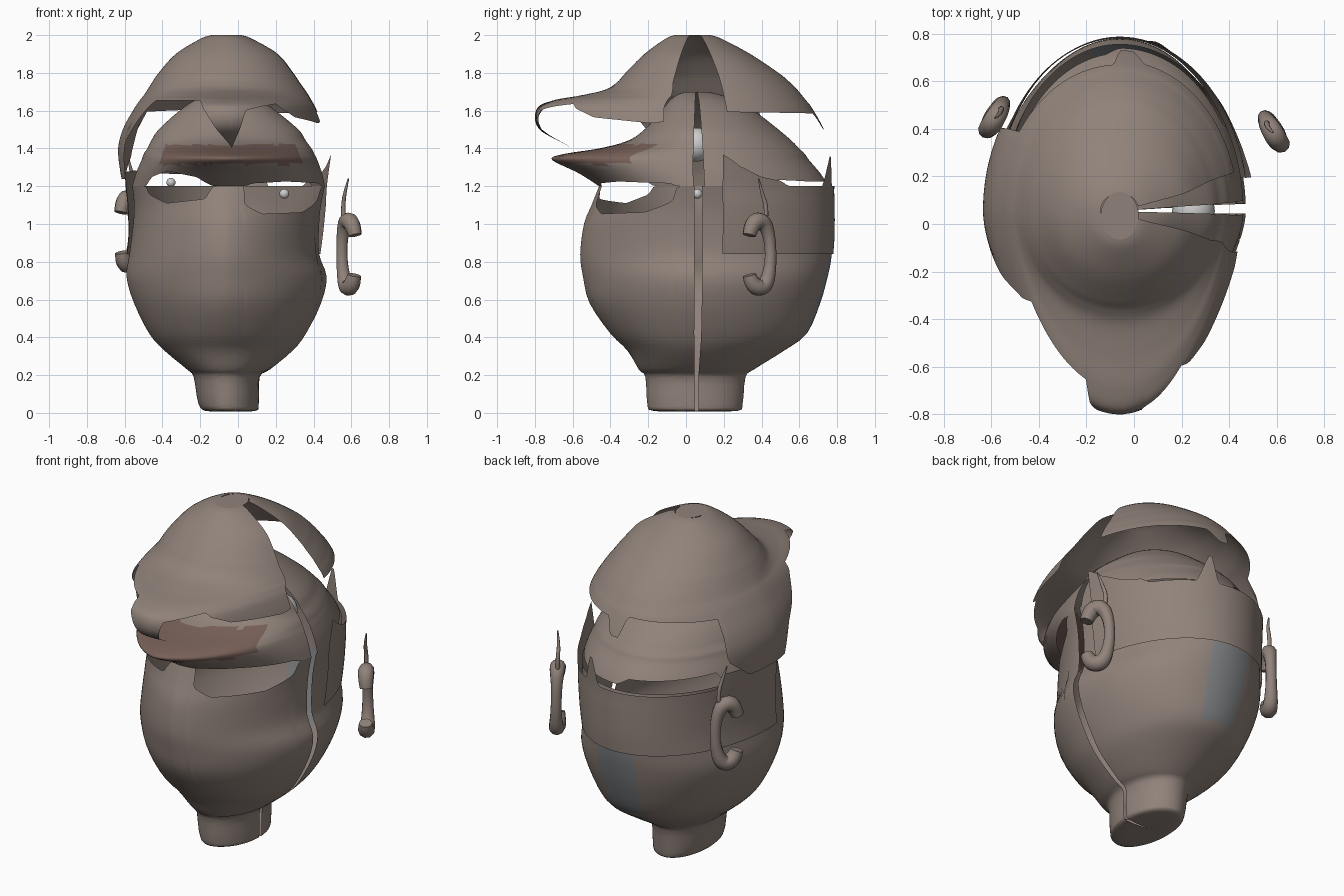
import bpy, bmesh, math

if "Cube" in bpy.data.objects:
    bpy.data.objects.remove(bpy.data.objects["Cube"])

CX, CY = -0.06, 0.055          # vertical axis of the head


def material(name, rgb):
    m = bpy.data.materials.new(name)
    m.diffuse_color = (*rgb, 1)
    m.use_nodes = True
    m.node_tree.nodes["Principled BSDF"].inputs["Base Color"].default_value = m.diffuse_color
    return m


SKIN = material("skin", (0.28, 0.225, 0.195))
RED = material("dark_red", (0.19, 0.12, 0.10))
BLUE = material("grey_blue", (0.22, 0.23, 0.24))


def lerp_table(table, a):
    """Piecewise linear lookup of (angle, z) pairs."""
    for (a0, z0), (a1, z1) in zip(table, table[1:]):
        if a <= a1:
            t = 0 if a1 == a0 else max(0, (a - a0) / (a1 - a0))
            return z0 + (z1 - z0) * t
    return table[-1][1]


def row_at(rows, u):
    """Catmull-Rom interpolation between the profile rows."""
    n = len(rows) - 1
    i = min(int(u), n - 1)
    t = u - i
    p = [rows[max(0, min(n, k))] for k in (i - 1, i, i + 1, i + 2)]
    return [0.5 * (2 * b + (c - a) * t + (2 * a - 5 * b + 4 * c - d) * t * t
                   + (3 * b - a - 3 * c + d) * t ** 3) for a, b, c, d in zip(*p)]


def u_of_z(rows, z):
    for i in range(len(rows) - 1):
        z0, z1 = rows[i][0], rows[i + 1][0]
        if min(z0, z1) <= z <= max(z0, z1) and z0 != z1:
            return i + (z - z0) / (z1 - z0)
    return len(rows) - 1


def shell(name, rows, a0, a1, edge, patch=None, cols=170, steps=36, wedge_front=False):
    """Open skin lofted through rows (z, left, right, front, back, front power), cut off at edge(angle)."""
    bm = bmesh.new()
    grid = []
    for c in range(cols + 1):
        a = a0 + (a1 - a0) * c / cols
        ca, sa = math.cos(math.radians(a)), math.sin(math.radians(a))
        end = u_of_z(rows, lerp_table(edge, a))
        col = []
        for s in range(steps + 1):
            z, xl, xr, yf, yb, p = row_at(rows, end * s / steps)
            cx = math.copysign(abs(ca) ** p, ca) if wedge_front and sa < 0 else ca
            x = CX + cx * ((xr - CX) if ca > 0 else (CX - xl))
            y = CY + (yb - CY) * sa if sa > 0 else CY - (CY - yf) * (-sa) ** p
            col.append(bm.verts.new((x, y, z)))
        grid.append(col)
    up = rows[-1][0] > rows[0][0]
    for c in range(cols):
        a = a0 + (a1 - a0) * (c + 0.5) / cols
        for s in range(steps):
            q = [grid[c][s], grid[c + 1][s], grid[c + 1][s + 1], grid[c][s + 1]]
            f = bm.faces.new(q if up else q[::-1])
            if patch:
                lo, hi, zl, zh = patch[:4]
                z = f.calc_center_median().z
                f.material_index = int(lo < a < hi and zl < z < zh)
    me = bpy.data.meshes.new(name)
    bm.to_mesh(me)
    bm.free()
    me.materials.append(SKIN)
    if patch:
        me.materials.append(patch[4])
    me.shade_smooth()
    ob = bpy.data.objects.new(name, me)
    bpy.context.collection.objects.link(ob)
    return ob


# Lower head with neck: wedge-shaped face, eye sockets notch the upper rim
lower = [(0.01, -.06, -.06, .055, .055, 1), (0.01, -.17, .09, -.17, .27, 1),
         (0.05, -.21, .11, -.205, .30, 1), (0.19, -.235, .115, -.215, .315, 1),
         (0.23, -.27, .17, -.25, .36, 1), (0.33, -.39, .29, -.31, .52, 1.05),
         (0.42, -.47, .36, -.40, .64, 1.1), (0.58, -.55, .44, -.51, .71, 1.18),
         (0.72, -.59, .47, -.545, .75, 1.22), (0.84, -.575, .43, -.56, .772, 1.22),
         (1.0, -.555, .43, -.54, .78, 1.22), (1.1, -.55, .44, -.50, .775, 1.2),
         (1.2, -.56, .46, -.46, .755, 1.15)]
shell("lower_head", lower, 2.5, 358,
      [(0, 1.2), (209, 1.2), (212, 1.15), (226, 1.11), (253, 1.13), (260, 1.2),
       (283, 1.2), (285, 1.1), (297, 1.05), (327, 1.06), (343, 1.12), (346, 1.2), (360, 1.2)],
      (76, 102, .42, .84, BLUE), wedge_front=True)

# Inner skull with the protruding brow and a slit along the back
skull = [(1.70, -.065, -.055, .05, .06, 1), (1.695, -.13, .01, -.02, .14, 1),
         (1.66, -.22, .11, -.08, .25, 1), (1.6, -.31, .20, -.13, .36, 1),
         (1.5, -.42, .32, -.22, .49, 1), (1.44, -.46, .36, -.31, .56, 1.1),
         (1.40, -.48, .39, -.46, .60, 1.15), (1.37, -.50, .405, -.65, .63, 1.2),
         (1.34, -.51, .42, -.71, .65, 1.2), (1.27, -.54, .445, -.57, .71, 1.15),
         (1.2, -.56, .46, -.46, .755, 1.15)]
shell("skull_and_brow", skull, 3.5, 357.5,
      [(0, 1.2), (30, 1.2), (33, 1.24), (60, 1.23), (90, 1.23), (97, 1.26), (150, 1.27), (155, 1.2),
       (209, 1.2), (213, 1.25), (226, 1.28), (248, 1.25), (260, 1.2), (283, 1.2),
       (288, 1.22), (310, 1.23), (342, 1.22), (346, 1.2), (360, 1.2)],
      (215, 328, 1.315, 1.42, RED), wedge_front=True)

# Cap with peak, open wedge on the right and ragged lower edge
cap = [(2.0, -.14, .02, -.06, .13, 1), (1.98, -.20, .08, -.11, .19, 1),
       (1.9, -.33, .22, -.22, .34, 1), (1.8, -.42, .305, -.32, .49, 1),
       (1.75, -.455, .34, -.365, .55, 1), (1.71, -.48, .37, -.43, .59, 1.1),
       (1.68, -.50, .39, -.56, .615, 1.25), (1.655, -.52, .405, -.70, .635, 1.3),
       (1.61, -.55, .43, -.79, .67, 1.3), (1.5, -.61, .47, -.775, .73, 1.3),
       (1.38, -.635, .475, -.58, .77, 1.2), (1.2, -.61, .475, -.5, .785, 1)]
shell("cap", cap, 15, 343,
      [(0, 1.59), (78, 1.58), (84, 1.5), (90, 1.5), (93, 1.61), (148, 1.59), (151, 1.36),
       (165, 1.25), (196, 1.25), (200, 1.42), (210, 1.6), (216, 1.655), (252, 1.655),
       (256, 1.6), (273, 1.4), (282, 1.6), (286, 1.61), (303, 1.63), (315, 1.56),
       (338, 1.53), (360, 1.57)], cols=220, steps=48)
bpy.ops.mesh.primitive_circle_add(vertices=32, radius=1, fill_type='NGON', location=(CX, 0.035, 2.0))
disc = bpy.context.object
disc.name = "cap_top_disc"
disc.scale = (.08, .1, 1)
disc.data.materials.append(SKIN)

# Band wrapped round the back of the head
band = [(0.84, -.59, .445, -.57, .78, 1), (0.95, -.58, .46, -.56, .787, 1),
        (1.1, -.585, .475, -.53, .787, 1), (1.2, -.595, .48, -.5, .785, 1),
        (1.38, -.605, .505, -.5, .795, 1)]
shell("back_band", band, 11, 188,
      [(0, 1.36), (11, 1.36), (18, 1.3), (28, 1.25), (38, 1.23), (42, 1.2), (66, 1.2),
       (74, 1.37), (79, 1.2), (148, 1.2), (152, 1.28), (200, 1.26)], cols=100, steps=10)


def tube(name, pts, radius):
    """Smooth round tube through (x, y, z, thickness) points."""
    cu = bpy.data.curves.new(name, 'CURVE')
    cu.dimensions = '3D'
    cu.bevel_depth = radius
    cu.bevel_resolution = 3
    cu.use_fill_caps = True
    sp = cu.splines.new('NURBS')
    sp.points.add(len(pts) - 1)
    for p, (x, y, z, r) in zip(sp.points, pts):
        p.co = (x, y, z, 1)
        p.radius = r
    sp.use_endpoint_u = True
    sp.order_u = 3
    cu.materials.append(SKIN)
    ob = bpy.data.objects.new(name, cu)
    bpy.context.collection.objects.link(ob)


# C-shaped ears with a thin stem, the left one set higher and further back
for side, sx, dx, dy, dz in (("right", 1, 0, 0, 0), ("left", -1, 0, .06, .12)):
    ear = [(.62, .335, .94, 1), (.605, .35, 1.01, 1.3), (.57, .41, 1.02, 1.2), (.55, .445, .93, .85),
           (.55, .45, .78, .85), (.57, .42, .66, 1.2), (.605, .35, .67, 1.3), (.615, .335, .73, 1)]
    stem = [(.56, .42, 1.0, 1), (.555, .43, 1.08, 1), (.565, .40, 1.17, .8), (.585, .385, 1.24, .3)]
    for part, pts, r in (("ear", ear, .036), ("ear_stem", stem, .012)):
        tube(f"{side}_{part}", [(sx * x + dx, y + dy, z + dz, k) for x, y, z, k in pts], r)

# Small pupils and the loose eyeball inside the head
for name, loc, r in (("left_pupil", (-.355, -.02, 1.22), .024),
                     ("right_pupil", (.245, .06, 1.16), .026),
                     ("inner_ball", (.25, .055, 1.42), .09)):
    bpy.ops.mesh.primitive_uv_sphere_add(segments=24, ring_count=12, radius=r, location=loc)
    ball = bpy.context.object
    ball.name = name
    ball.data.shade_smooth()
